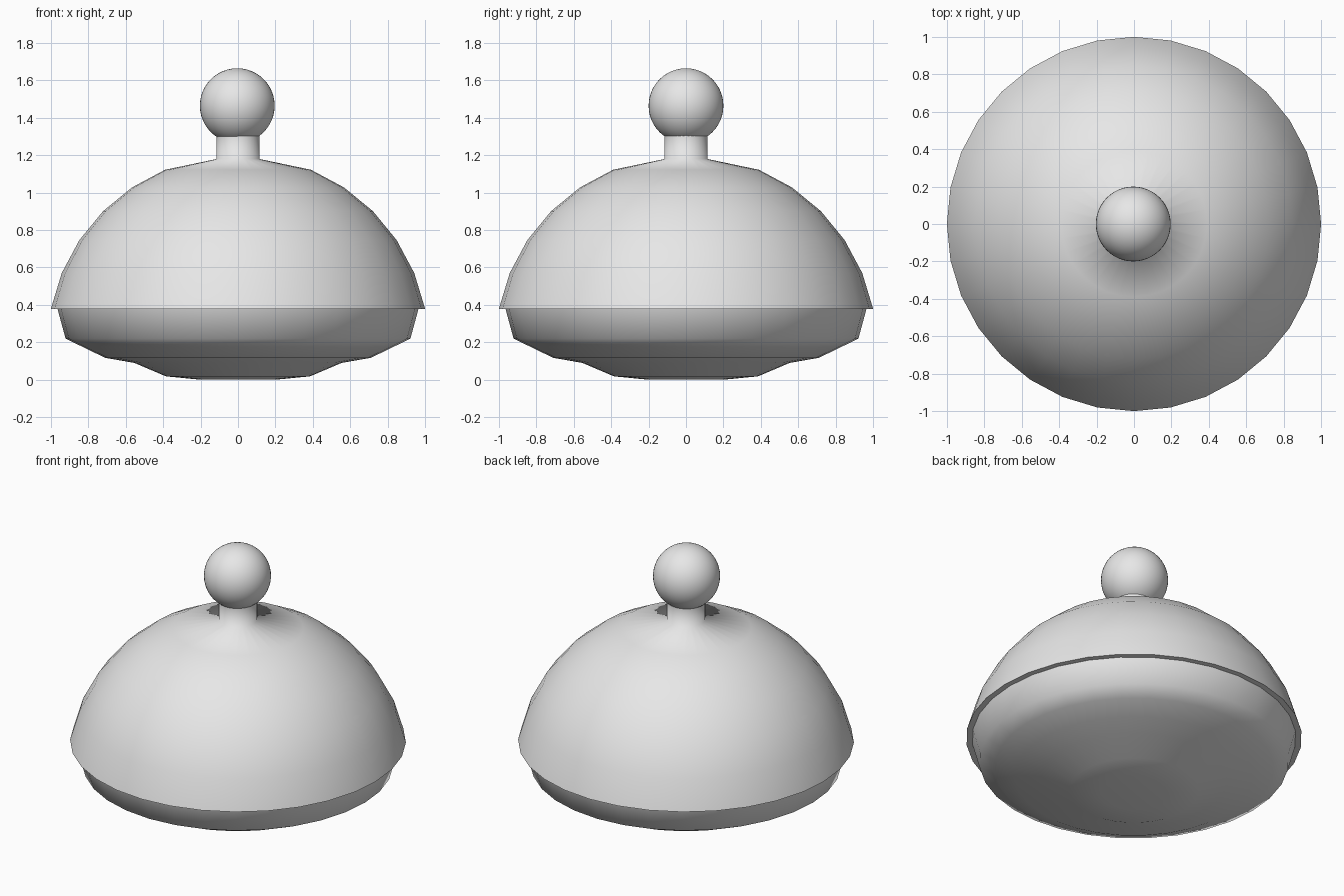
import bpy, bmesh, math

if "Cube" in bpy.data.objects:
    bpy.data.objects.remove(bpy.data.objects["Cube"])

metal = bpy.data.materials.new("light_grey_metal")
metal.diffuse_color = (0.8, 0.8, 0.8, 1)
metal.use_nodes = True
metal.node_tree.nodes["Principled BSDF"].inputs["Base Color"].default_value = metal.diffuse_color


def lathe(name, profile, segments=32, cap_start=False, cap_end=False):
    """Revolve an (r, z) profile listed bottom to top."""
    bm = bmesh.new()
    rings = []
    for r, z in profile:
        rings.append([bm.verts.new((r * math.cos(2 * math.pi * i / segments),
                                    r * math.sin(2 * math.pi * i / segments), z))
                      for i in range(segments)])
    for a, b in zip(rings, rings[1:]):
        for i in range(segments):
            j = (i + 1) % segments
            bm.faces.new((a[i], a[j], b[j], b[i]))
    if cap_start:
        bm.faces.new(rings[0][::-1])
    if cap_end:
        bm.faces.new(rings[-1])
    mesh = bpy.data.meshes.new(name)
    bm.to_mesh(mesh)
    bm.free()
    mesh.polygons.foreach_set("use_smooth", [True] * len(mesh.polygons))
    obj = bpy.data.objects.new(name, mesh)
    bpy.context.collection.objects.link(obj)
    mesh.materials.append(metal)
    return obj


# Domed cover: rings of a sphere, drawn in at the top to form the neck
R, cz = 1.02, 0.18
dome = [(R * math.cos(math.radians(11.25 * k)), cz + R * math.sin(math.radians(11.25 * k)))
        for k in range(1, 7)]
lathe("domed_cover", dome + [(0.115, 1.18), (0.115, 1.31)])

# Flat underside of the cover's rim
z_rim = dome[0][1]
lathe("cover_rim", [(dome[0][0], z_rim), (0.965, z_rim)])

# Shallow tray below
lathe("tray", [(0.2, 0.0), (0.385, 0.018), (0.555, 0.09), (0.71, 0.117),
               (0.83, 0.175), (0.922, 0.22), (0.965, z_rim)], cap_start=True)

# Round knob
bpy.ops.mesh.primitive_uv_sphere_add(segments=48, ring_count=24, radius=0.2,
                                     location=(-0.004, 0, 1.465))
knob = bpy.context.object
knob.name = "knob"
bpy.ops.object.shade_smooth()
knob.data.materials.append(metal)
